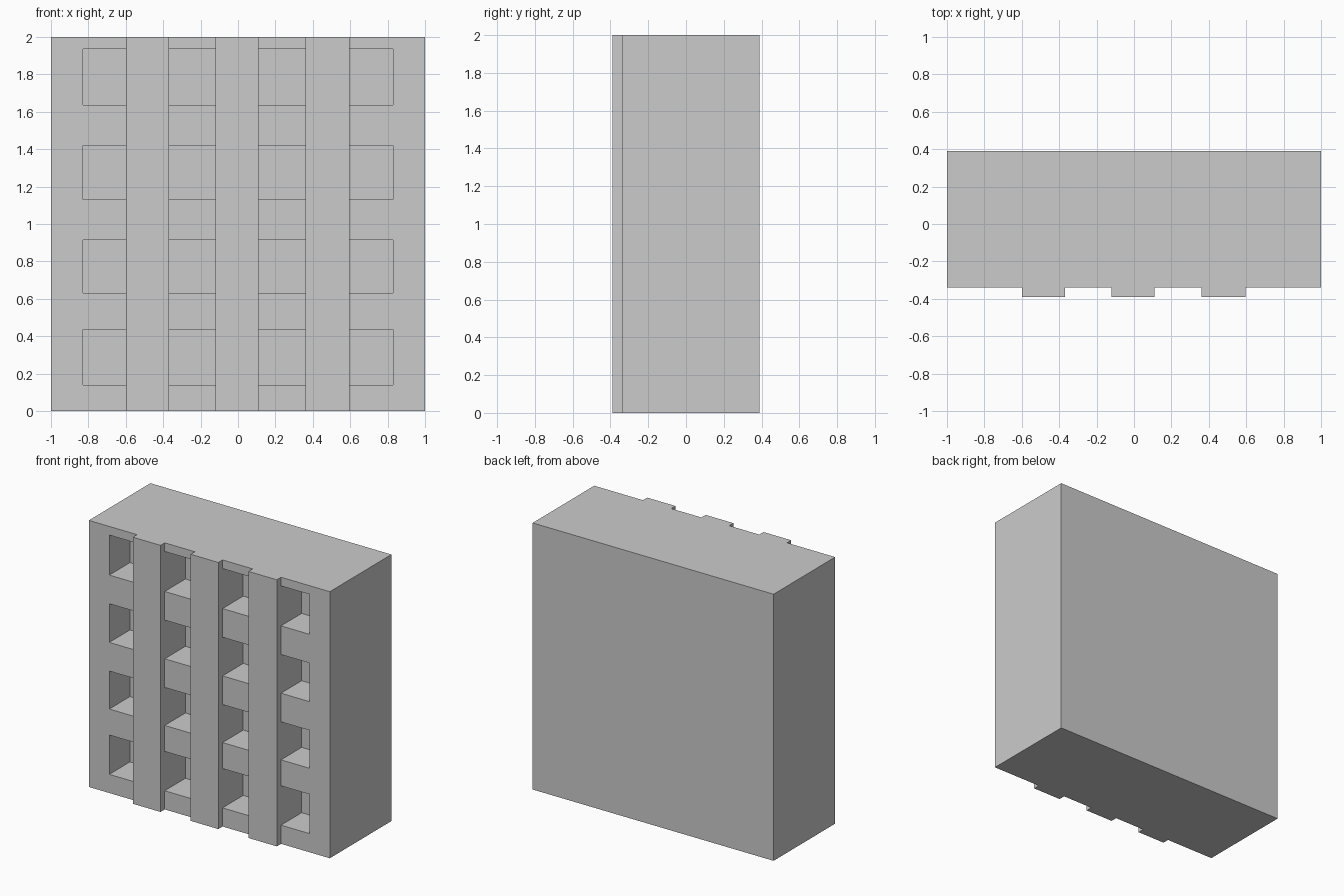
import bpy
import bmesh
from mathutils import Matrix, Vector

if "Cube" in bpy.data.objects:
    bpy.data.objects.remove(bpy.data.objects["Cube"])

FRONT, FACE, BACK, HEIGHT = -0.39, -0.34, 0.39, 2.0
RECESS = 0.245
RIBS = [(-0.6, -0.37), (-0.12, 0.11), (0.36, 0.595)]
COLUMNS = [(-0.83, -0.6), (-0.37, -0.12), (0.11, 0.36), (0.595, 0.83)]
ROWS = [(0.14, 0.435), (0.63, 0.915), (1.13, 1.42), (1.635, 1.935)]


def boxes(name, extents):
    """One object made of boxes, each given as (x range, y range, z range)."""
    bm = bmesh.new()
    for ranges in extents:
        centre = Vector([(a + b) / 2 for a, b in ranges])
        size = [b - a for a, b in ranges]
        bmesh.ops.create_cube(bm, size=1, matrix=Matrix.Translation(centre)
                              @ Matrix.Diagonal((*size, 1)))
    mesh = bpy.data.meshes.new(name)
    bm.to_mesh(mesh)
    bm.free()
    obj = bpy.data.objects.new(name, mesh)
    bpy.context.collection.objects.link(obj)
    return obj


# Main block
body = boxes("building_body", [((-1, 1), (FACE, BACK), (0, HEIGHT))])

# Recessed windows, cut into the front
cutter = boxes("window_cutter", [(col, (FACE - 0.1, FACE + RECESS), row)
                                 for col in COLUMNS for row in ROWS])
cutter.hide_render = True
cut = body.modifiers.new("windows", 'BOOLEAN')
cut.operation = 'DIFFERENCE'
cut.solver = 'EXACT'
cut.object = cutter
bpy.context.view_layer.objects.active = body
bpy.ops.object.modifier_apply(modifier=cut.name)
bpy.data.objects.remove(cutter)

# Full-height ribs between the window columns
for i, rib in enumerate(RIBS):
    boxes(f"facade_rib_{i + 1}", [(rib, (FRONT, FACE), (0, HEIGHT))])
